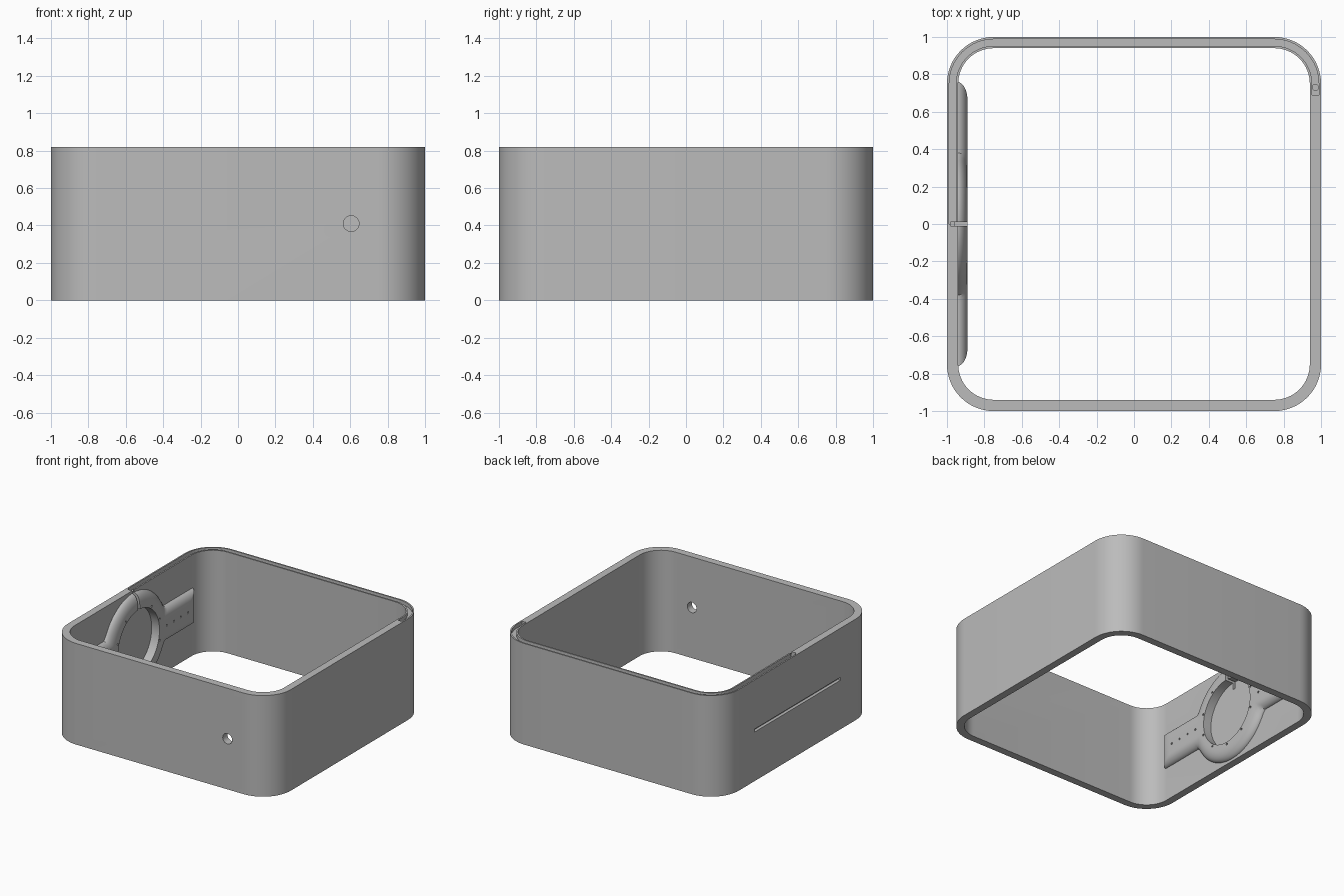
import bpy, bmesh, math
from mathutils import Matrix, Vector

if "Cube" in bpy.data.objects:
    bpy.data.objects.remove(bpy.data.objects["Cube"])

HEIGHT, MID = 0.82, 0.41

grey = bpy.data.materials.new("plain grey")
grey.use_nodes = True
grey.diffuse_color = (0.5, 0.5, 0.5, 1)
grey.node_tree.nodes["Principled BSDF"].inputs["Base Color"].default_value = (0.5, 0.5, 0.5, 1)


def finish(name, bm):
    bmesh.ops.recalc_face_normals(bm, faces=bm.faces)
    mesh = bpy.data.meshes.new(name)
    bm.to_mesh(mesh)
    bm.free()
    mesh.materials.append(grey)
    obj = bpy.data.objects.new(name, mesh)
    bpy.context.collection.objects.link(obj)
    return obj


def rounded_square(inset, steps=16):
    """Outline of the frame, moved inwards by inset."""
    r, c, points = 0.25 - inset, 0.75, []
    for k in range(4):
        sx, sy = [(1, 1), (-1, 1), (-1, -1), (1, -1)][k]
        for i in range(steps + 1):
            a = math.pi / 2 * (k + i / steps)
            points.append((sx * c + r * math.cos(a), sy * c + r * math.sin(a)))
    return points


def loft(name, rings, closed=False):
    """Skin matching rings; cap both ends, or join the last ring to the first."""
    bm = bmesh.new()
    loops = [[bm.verts.new(p) for p in ring] for ring in rings]
    pairs = list(zip(loops, loops[1:] + loops[:1])) if closed else list(zip(loops, loops[1:]))
    for a, b in pairs:
        for i in range(len(a)):
            j = (i + 1) % len(a)
            bm.faces.new((a[i], a[j], b[j], b[i]))
    if not closed:
        bm.faces.new(loops[0])
        bm.faces.new(loops[-1])
    return finish(name, bm)


def square_tube(name, inset_out, inset_in, z0, z1):
    corners = [(inset_out, z0), (inset_out, z1), (inset_in, z1), (inset_in, z0)]
    return loft(name, [[(x, y, z) for x, y in rounded_square(i)] for i, z in corners], True)


def box(name, low, high):
    bm = bmesh.new()
    low, high = Vector(low), Vector(high)
    bmesh.ops.create_cube(bm, size=1, matrix=Matrix.Translation((low + high) / 2)
                          @ Matrix.Diagonal((*(high - low), 1)))
    return finish(name, bm)


def cylinder(name, center, radius, depth, axis, segments=32):
    bm = bmesh.new()
    turn = Vector((0, 0, 1)).rotation_difference(Vector(axis)).to_matrix().to_4x4()
    bmesh.ops.create_cone(bm, cap_ends=True, segments=segments, radius1=radius, radius2=radius,
                          depth=depth, matrix=Matrix.Translation(center) @ turn)
    return finish(name, bm)


def combine(target, other, operation):
    """Apply a boolean and remove the helper."""
    mod = target.modifiers.new(operation, 'BOOLEAN')
    mod.operation, mod.solver, mod.object = operation, 'EXACT', other
    bpy.context.view_layer.objects.active = target
    bpy.ops.object.modifier_apply(modifier=mod.name)
    bpy.data.objects.remove(other)


def mount_outline(shrink, x, samples=72):
    """A round boss with a straight arm to each side, on the right wall."""
    length, arm, radius = 0.76 - shrink, 0.14 - shrink * 0.7, 0.39 - shrink * 0.9
    top = []
    for i in range(samples + 1):
        y = -length + 2 * length * i / samples
        circle = math.sqrt(max(radius ** 2 - y ** 2, 0))
        top.append((y, (arm ** 6 + circle ** 6) ** (1 / 6)))
    return ([(x, y, MID + z) for y, z in top]
            + [(x, y, MID - z) for y, z in reversed(top)])


# Main frame wall
frame = square_tube("frame", 0, 0.06, 0, HEIGHT)

# Inner mount, bulging softly from the wall
layers = [mount_outline(0, -0.97)]
for i in range(9):
    a = math.pi / 2 * i / 8
    layers.append(mount_outline(0.1 * (1 - math.cos(a)), -0.945 + 0.055 * math.sin(a)))
combine(frame, loft("mount", layers), 'UNION')

# Round pocket in the mount, slit in the outer wall, round hole in the front
cuts = [
    cylinder("pocket", (-0.91, 0, MID), 0.265, 0.1, (1, 0, 0), 64),
    box("outer_slit", (-1.1, -0.55, MID - 0.012), (-0.975, 0.55, MID + 0.012)),
    cylinder("front_hole", (0.605, -0.95, MID), 0.042, 0.3, (0, 1, 0)),
    box("wire_notch", (-0.98, -0.012, 0.62), (-0.86, 0.012, 0.9)),
    cylinder("wire_hole", (0.97, 0.73, 0.75), 0.017, 0.2, (0, 0, 1), 20),
]

# Channel in the top edge, round the back from one side to the other
channel = square_tube("channel", 0.012, 0.048, HEIGHT - 0.03, 0.9)
combine(channel, box("front_trim", (-1.2, -1.2, 0.5), (1.2, 0, 1)), 'DIFFERENCE')
combine(channel, box("side_trim", (0.5, -0.1, 0.5), (1.2, 0.69, 1)), 'DIFFERENCE')
cuts.append(channel)

# Small screw holes round the pocket rim and along both arms
spots = [(0.283 * math.cos(a), 0.283 * math.sin(a))
         for a in (math.pi / 5 * (k + 0.5) for k in range(10))]
spots += [(side * y, 0) for side in (-1, 1) for y in (0.36, 0.45, 0.54, 0.63)]
for y, z in spots:
    cuts.append(cylinder("screw_hole", (-0.89, y, MID + z), 0.008, 0.04, (1, 0, 0), 10))

for cut in cuts:
    combine(frame, cut, 'DIFFERENCE')

bpy.ops.object.select_all(action='DESELECT')
frame.select_set(True)
bpy.context.view_layer.objects.active = frame
bpy.ops.object.shade_smooth_by_angle(angle=math.radians(30))
